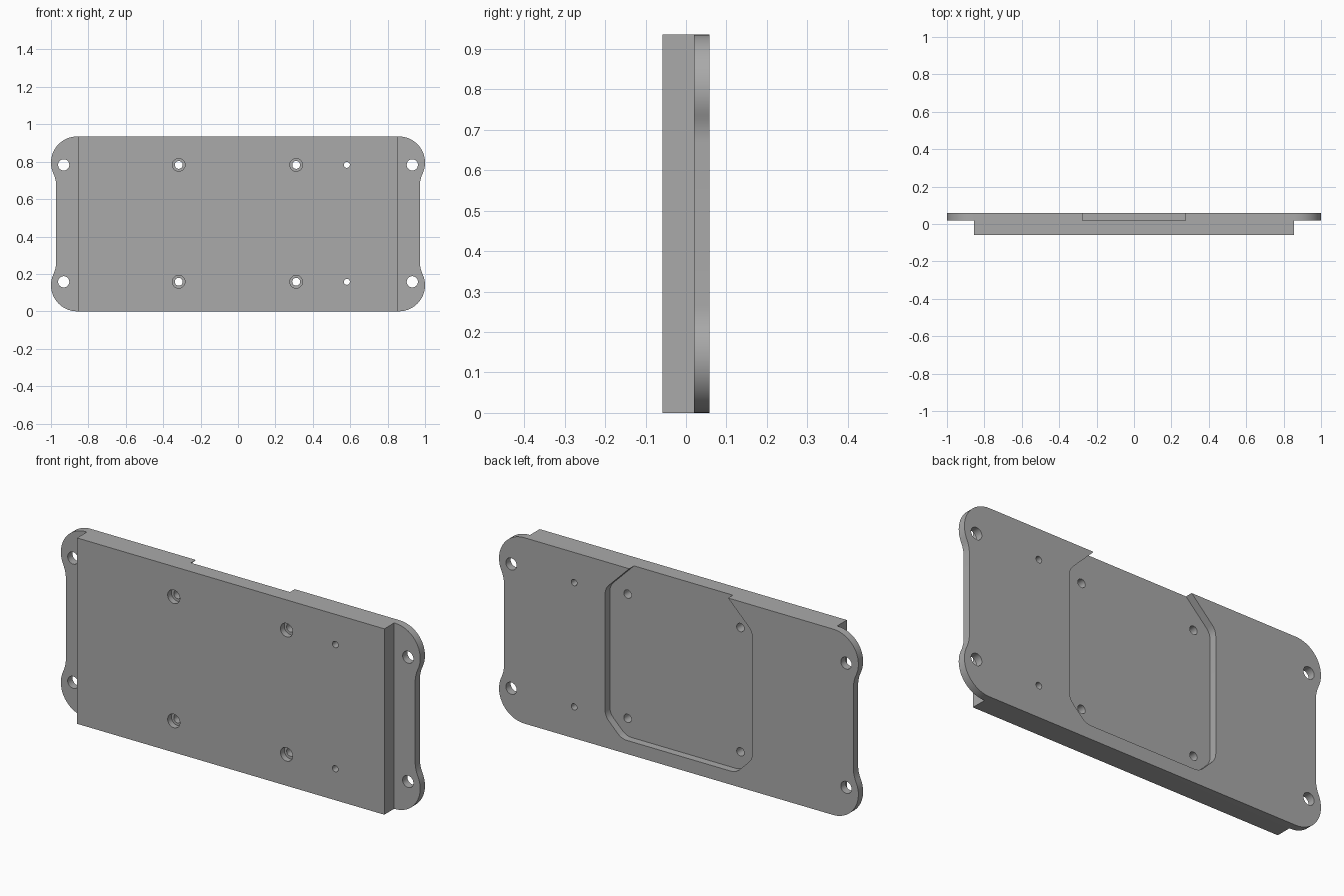
import bpy, bmesh, math
from mathutils import Vector

if "Cube" in bpy.data.objects:
    bpy.data.objects.remove(bpy.data.objects["Cube"], do_unlink=True)

HEIGHT = 0.935
FRONT, STEP, BACK = -0.058, 0.02, 0.058   # y of front face, step and back face

grey = bpy.data.materials.new("plain grey")
grey.use_nodes = True
colour = (0.4, 0.4, 0.4, 1)
grey.diffuse_color = colour
grey.node_tree.nodes["Principled BSDF"].inputs["Base Color"].default_value = colour


def prism(name, outline, y0, y1):
    """Extrude an (x, z) outline along y."""
    bm = bmesh.new()
    face = bm.faces.new([bm.verts.new((x, y0, z)) for x, z in outline])
    new = bmesh.ops.extrude_face_region(bm, geom=[face])["geom"]
    moved = [v for v in new if isinstance(v, bmesh.types.BMVert)]
    bmesh.ops.translate(bm, verts=moved, vec=(0, y1 - y0, 0))
    bmesh.ops.recalc_face_normals(bm, faces=bm.faces)
    mesh = bpy.data.meshes.new(name)
    bm.to_mesh(mesh)
    bm.free()
    mesh.materials.append(grey)
    obj = bpy.data.objects.new(name, mesh)
    bpy.context.collection.objects.link(obj)
    return obj


def arc(cx, cz, r, start, end, steps):
    angles = [math.radians(start + (end - start) * i / steps) for i in range(steps + 1)]
    return [(cx + r * math.cos(a), cz + r * math.sin(a)) for a in angles]


def fillet(before, corner, after, r, steps=6):
    """Round one corner of an outline."""
    c = Vector(corner)
    u = (Vector(before) - c).normalized()
    v = (Vector(after) - c).normalized()
    half = u.angle(v) / 2
    centre = c + (u + v).normalized() * (r / math.sin(half))
    a = c + u * (r / math.tan(half)) - centre
    b = c + v * (r / math.tan(half)) - centre
    return [tuple(centre + a.slerp(b, i / steps) * r / a.slerp(b, i / steps).length)
            for i in range(steps + 1)]


def mirror_x(points):
    return [(-x, z) for x, z in points]


def combine(target, tool, operation):
    mod = target.modifiers.new(tool.name, "BOOLEAN")
    mod.object, mod.operation, mod.solver = tool, operation, "EXACT"
    bpy.context.view_layer.objects.active = target
    bpy.ops.object.modifier_apply(modifier=mod.name)
    bpy.data.objects.remove(tool, do_unlink=True)


# Flange edge: rounded ears that flow into a narrower waist
lean, waist, ear_r = 25, 0.972, 0.14
ear = arc(1 - ear_r, HEIGHT - ear_r, ear_r, 90, -lean, 18)
ex, ez = ear[-1]
flow_r = (ex - waist) / (1 - math.cos(math.radians(lean)))
flow = arc(waist + flow_r, ez - flow_r * math.sin(math.radians(lean)),
           flow_r, 180 - lean, 180, 6)
# The concave arc meets the ear with a shared tangent
flow = [(x, z) for x, z in flow][1:]
upper = ear + flow
side = upper + [(x, HEIGHT - z) for x, z in reversed(upper)]

# Pocket edge: chamfered recess open at the top
corners = [(0.275, HEIGHT), (0.41, 0.80), (0.41, 0.16), (0.318, 0.068), (0, 0.068)]
pocket = [corners[0]]
for i in (1, 2, 3):
    pocket += fillet(corners[i - 1], corners[i], corners[i + 1], 0.07)

outline = side + mirror_x(side)[::-1] + mirror_x(pocket) + pocket[::-1]
flange = prism("flange", outline, STEP, BACK)

# Front block carries the flange and forms the pocket floor
w = 0.855
plate = prism("mounting_plate", [(-w, 0), (w, 0), (w, HEIGHT), (-w, HEIGHT)], FRONT, STEP)
combine(plate, flange, "UNION")


def drill(x, z, r, y0=FRONT - 0.1, y1=BACK + 0.1):
    combine(plate, prism("drill", arc(x, z, r, 0, 350, 35), y0, y1), "DIFFERENCE")


# Ear holes, counterbored screw holes and small pin holes
for z in (0.158, 0.783):
    for x in (-0.932, 0.932):
        drill(x, z, 0.03)
    for x in (-0.317, 0.311):
        drill(x, z, 0.021)
        drill(x, z, 0.034, y1=FRONT + 0.03)
    drill(0.582, z, 0.016)

bpy.ops.object.select_all(action="DESELECT")
plate.select_set(True)
bpy.context.view_layer.objects.active = plate
bpy.ops.object.shade_smooth_by_angle(angle=math.radians(30))
